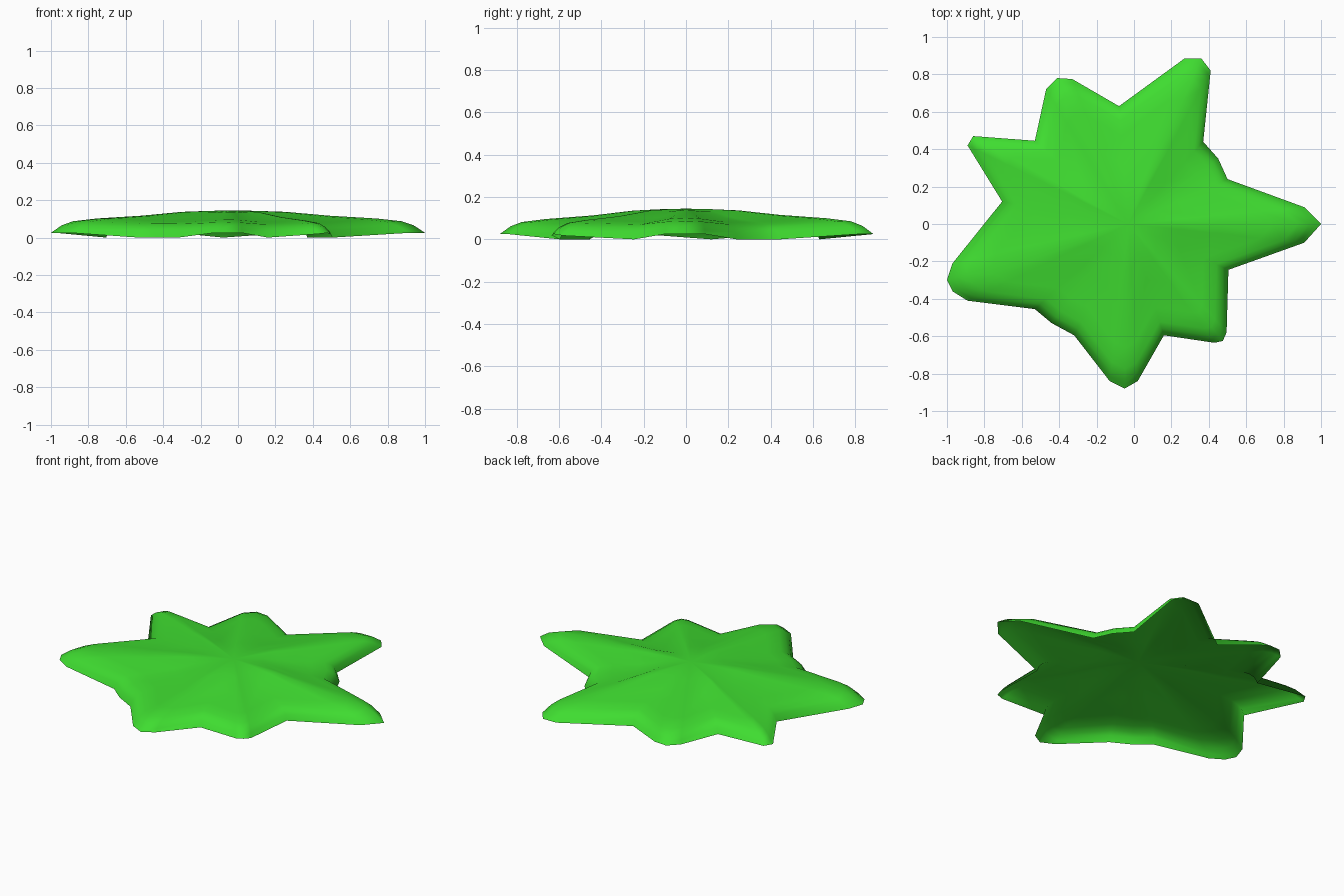
import bpy, bmesh, math

if "Cube" in bpy.data.objects:
    bpy.data.objects.remove(bpy.data.objects["Cube"])

# Seven-pointed splat outline, counterclockwise from the right tip
outline = [(1.0, 0.0), (.91, .09), (.50, .24), (.45, .35), (.37, .44), (.41, .82), (.36, .885),
           (.27, .885), (-.08, .63), (-.33, .775), (-.41, .78), (-.47, .72), (-.53, .445),
           (-.86, .47), (-.89, .42), (-.705, .12), (-.97, -.21), (-1.0, -.30), (-.97, -.36),
           (-.89, -.41), (-.53, -.455), (-.44, -.53), (-.32, -.595), (-.13, -.84), (-.05, -.88),
           (.02, -.84), (.16, -.595), (.43, -.635), (.475, -.625), (.495, -.58), (.505, -.245),
           (.91, -.10)]
# (scale, height) of each ring from the rim inwards
rings = [(1, 0), (.975, .04), (.94, .062), (.88, .082), (.75, .096), (.5, .113), (.28, .136), (.12, .143)]
cx, cy, top = -.03, 0.0, .145


def height(x, y, s, h):
    r = math.hypot(x, y)
    if s == 1:  # tips lift slightly off the ground, valleys touch it
        return .025 * min(1, max(0, (r - .72) / .06))
    k = .86 + .2 * min(1, max(0, (r - .6) / .4))  # long arms stay taller
    blend = min(1, max(0, (s - .2) / .5))
    return h * (1 + (k - 1) * blend)


# Open domed shell
bm = bmesh.new()
loops = [[bm.verts.new((cx + (x - cx) * s, cy + (y - cy) * s, height(x, y, s, h)))
          for x, y in outline] for s, h in rings]
n = len(outline)
for a, b in zip(loops, loops[1:]):
    for i in range(n):
        j = (i + 1) % n
        bm.faces.new((a[i], a[j], b[j], b[i]))
peak = bm.verts.new((cx, cy, top))
for i in range(n):
    bm.faces.new((loops[-1][i], loops[-1][(i + 1) % n], peak))
for f in bm.faces:
    f.smooth = True

mesh = bpy.data.meshes.new("splat")
bm.to_mesh(mesh)
bm.free()
mat = bpy.data.materials.new("bright green")
mat.diffuse_color = (.05, .72, .03, 1)
mat.use_nodes = True
mat.node_tree.nodes["Principled BSDF"].inputs["Base Color"].default_value = mat.diffuse_color
mesh.materials.append(mat)
splat = bpy.data.objects.new("splat", mesh)
bpy.context.collection.objects.link(splat)
